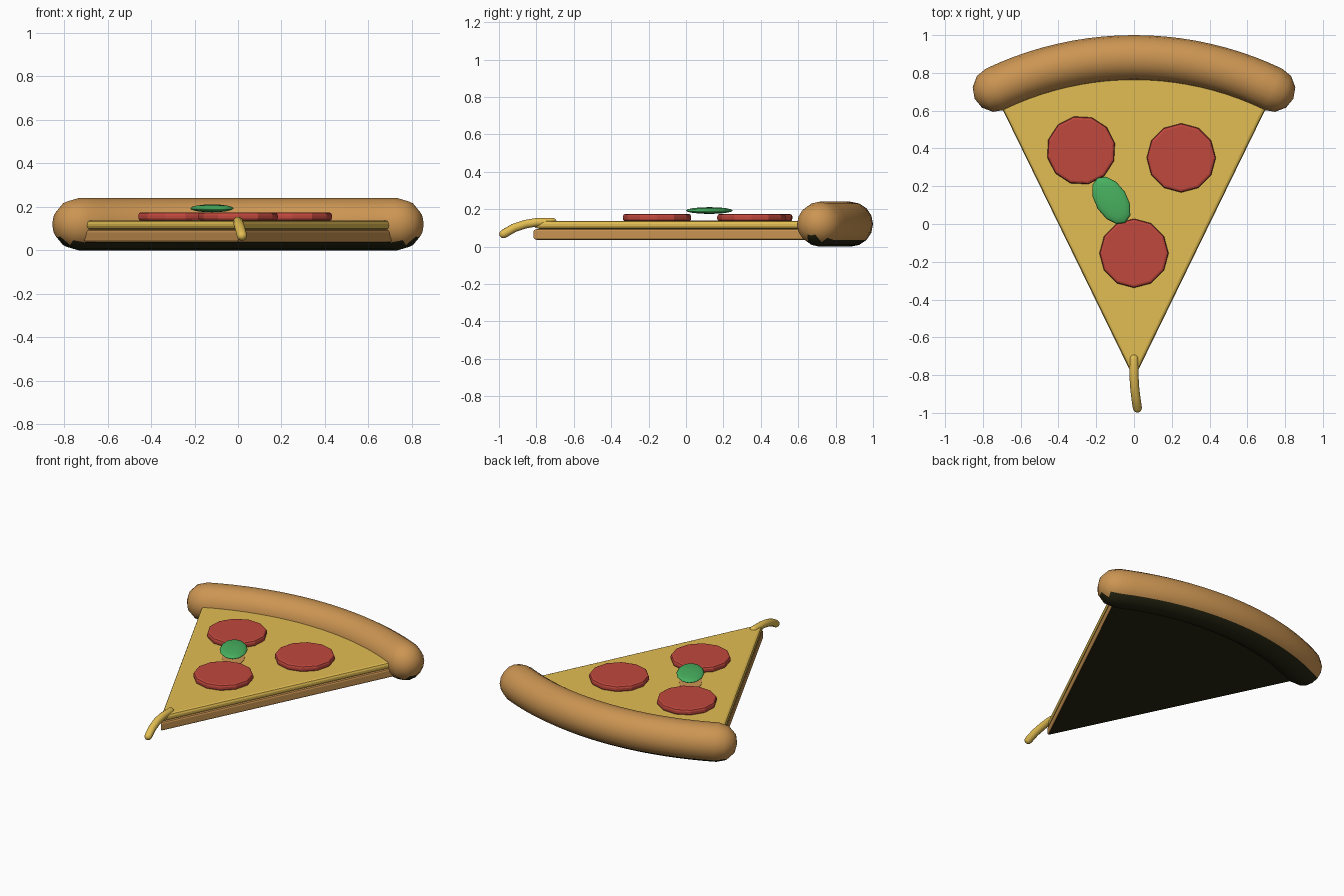
import bpy
import bmesh
from math import sin, cos, pi, radians
from mathutils import Vector, Matrix

cube = bpy.data.objects.get("Cube")
if cube:
    bpy.data.objects.remove(cube, do_unlink=True)


def material(name, rgb):
    m = bpy.data.materials.new(name)
    m.use_nodes = True
    m.diffuse_color = (*rgb, 1)
    m.node_tree.nodes["Principled BSDF"].inputs["Base Color"].default_value = (*rgb, 1)
    return m


CRUST = material("baked_crust", (0.60, 0.30, 0.085))
CHAR = material("charred_underside", (0.02, 0.02, 0.007))
CHEESE = material("golden_cheese", (0.77, 0.515, 0.087))
MEAT = material("red_sausage", (0.53, 0.065, 0.048))
LEAF = material("leaf_green", (0.065, 0.44, 0.115))

TIP = Vector((0, -0.82, 0))
HALF_ANGLE = radians(26)


def finish(name, bm, mats, bevel=0, smooth=None):
    """Bevel, colour and link; a second material goes on downward faces."""
    bmesh.ops.recalc_face_normals(bm, faces=bm.faces)
    if bevel:
        sharp = [e for e in bm.edges if e.calc_face_angle(0) > radians(40)]
        bmesh.ops.bevel(bm, geom=sharp, offset=bevel, segments=2, profile=0.5,
                        affect="EDGES", clamp_overlap=True)
        bm.normal_update()
    if len(mats) > 1:
        for f in bm.faces:
            f.material_index = int(f.normal.z < -0.7)
    mesh = bpy.data.meshes.new(name)
    bm.to_mesh(mesh)
    bm.free()
    for m in mats:
        mesh.materials.append(m)
    ob = bpy.data.objects.new(name, mesh)
    bpy.context.collection.objects.link(ob)
    if smooth:
        bpy.ops.object.select_all(action="DESELECT")
        ob.select_set(True)
        bpy.context.view_layer.objects.active = ob
        bpy.ops.object.shade_smooth_by_angle(angle=radians(smooth))


def on_arc(radius, angle, z=0):
    return TIP + Vector((radius * sin(angle), radius * cos(angle), z))


def wedge(name, radius, z0, z1, mats, bevel):
    """Pie-shaped slab with its point at the front."""
    bm = bmesh.new()
    outline = [TIP + Vector((0, 0, z0))]
    outline += [on_arc(radius, HALF_ANGLE * (i / 8 - 1), z0) for i in range(17)]
    face = bm.faces.new([bm.verts.new(p) for p in outline])
    out = bmesh.ops.extrude_face_region(bm, geom=[face])
    tops = [v for v in out["geom"] if isinstance(v, bmesh.types.BMVert)]
    bmesh.ops.translate(bm, verts=tops, vec=(0, 0, z1 - z0))
    finish(name, bm, mats, bevel)


def rounded_tube(name, path, radius, sides, mats, caps=3):
    """Tube along a path, closed by a hemisphere at each end."""
    start = (path[0] - path[1]).normalized()
    end = (path[-1] - path[-2]).normalized()
    steps = [i / caps * pi / 2 for i in range(1, caps)]
    rings = [(path[0] + start * radius * sin(a), radius * cos(a), -start) for a in reversed(steps)]
    for i, p in enumerate(path):
        t = path[min(i + 1, len(path) - 1)] - path[max(i - 1, 0)]
        rings.append((p, radius, t.normalized()))
    rings += [(path[-1] + end * radius * sin(a), radius * cos(a), end) for a in steps]
    bm = bmesh.new()
    loops = []
    for centre, r, t in rings:
        side = t.cross(Vector((0, 0, 1))).normalized()
        up = side.cross(t)
        angles = [2 * pi * k / sides for k in range(sides)]
        loops.append([bm.verts.new(centre + r * (side * cos(a) + up * sin(a))) for a in angles])
    for a, b in zip(loops, loops[1:]):
        for k in range(sides):
            n = (k + 1) % sides
            bm.faces.new((a[k], a[n], b[n], b[k]))
    for loop, pole in ((loops[0], path[0] + start * radius), (loops[-1], path[-1] + end * radius)):
        tip = bm.verts.new(pole)
        for k in range(sides):
            bm.faces.new((loop[k], loop[(k + 1) % sides], tip))
    finish(name, bm, mats, smooth=60)


def disc(name, centre, radius, depth, sides, turn, mats, bevel=0, stretch=1):
    bm = bmesh.new()
    place = (Matrix.Translation(centre) @ Matrix.Rotation(radians(turn), 4, "Z")
             @ Matrix.Diagonal((radius * stretch, radius, depth, 1)))
    bmesh.ops.create_cone(bm, cap_ends=True, segments=sides, radius1=1, radius2=1,
                          depth=1, matrix=place)
    finish(name, bm, mats, bevel)


# Dough and cheese layers
wedge("dough_base", 1.66, 0.035, 0.095, [CRUST, CHAR], 0.012)
wedge("cheese_layer", 1.65, 0.095, 0.138, [CHEESE], 0.016)

# Thick rolled rim along the back arc
rim = [on_arc(1.7, radians(25.6) * (i / 10 - 1), 0.12) for i in range(21)]
rounded_tube("crust_rim", rim, 0.12, 16, [CRUST, CHAR])

# Sausage slices
for label, x, y, turn in (("left", 0.25, 0.35, 0), ("right", -0.28, 0.39, 12), ("front", 0, -0.155, 0)):
    disc(label + "_sausage_slice", (x, y, 0.155), 0.183, 0.04, 12, turn, [MEAT], 0.014)

# Toasted spot beneath the leaf
disc("toasted_spot", (-0.125, 0.13, 0.138), 0.07, 0.004, 16, 122, [CRUST], stretch=1.75)

# Basil leaf: flattened ball
bm = bmesh.new()
bmesh.ops.create_uvsphere(bm, u_segments=12, v_segments=8, radius=1,
                          matrix=Matrix.Translation((-0.12, 0.125, 0.193))
                          @ Matrix.Rotation(radians(122), 4, "Z")
                          @ Matrix.Diagonal((0.14, 0.085, 0.018, 1)))
finish("basil_leaf", bm, [LEAF], smooth=180)

# Melted cheese hanging off the point
drip = [Vector(p) for p in ((0, -0.715, 0.131), (0, -0.8, 0.13), (0.003, -0.86, 0.12),
                            (0.01, -0.92, 0.1), (0.018, -0.975, 0.068))]
rounded_tube("cheese_drip", drip, 0.024, 10, [CHEESE])
